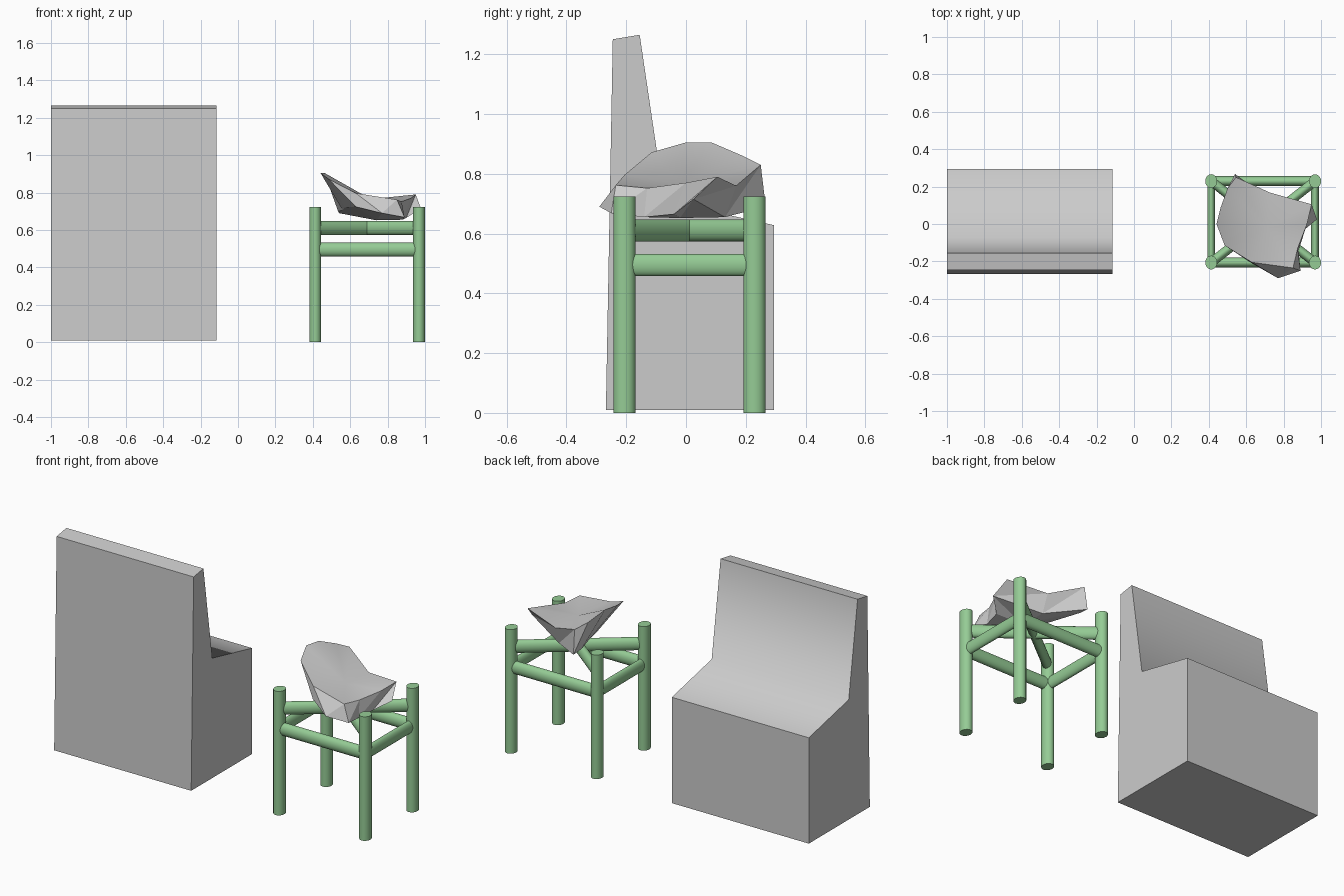
import bpy, bmesh
from math import radians
from mathutils import Vector

if "Cube" in bpy.data.objects:
    bpy.data.objects.remove(bpy.data.objects["Cube"])

green = bpy.data.materials.new("green_paint")
green.diffuse_color = (0.3, 0.6, 0.3, 1)
green.use_nodes = True
green.node_tree.nodes["Principled BSDF"].inputs["Base Color"].default_value = green.diffuse_color


def mesh_object(name, bm):
    bmesh.ops.recalc_face_normals(bm, faces=bm.faces)
    me = bpy.data.meshes.new(name)
    bm.to_mesh(me)
    bm.free()
    ob = bpy.data.objects.new(name, me)
    bpy.context.collection.objects.link(ob)
    return ob


def bar(name, a, b, r_side, r_up):
    """Round bar from a to b with an oval section (side radius, upright radius)."""
    a, b = Vector(a), Vector(b)
    axis = b - a
    bpy.ops.mesh.primitive_cylinder_add(vertices=20, radius=1, depth=axis.length)
    ob = bpy.context.object
    ob.name = name
    ob.location = (a + b) / 2
    ob.scale = (r_side, r_up, 1)
    if abs(axis.z) < 0.1:
        ob.rotation_euler = axis.to_track_quat('Z', 'Y').to_euler()
    ob.data.materials.append(green)
    bpy.ops.object.shade_smooth_by_angle(angle=radians(40))
    return ob


# Armless chair: one side profile (y, z) extruded along x
profile = [(-0.268, 0.01), (0.295, 0.01), (0.295, 0.628),
           (-0.073, 0.71), (-0.155, 1.265), (-0.245, 1.25)]
bm = bmesh.new()
left = [bm.verts.new((-1.0, y, z)) for y, z in profile]
right = [bm.verts.new((-0.115, y, z)) for y, z in profile]
bm.faces.new(left)
bm.faces.new(right)
n = len(profile)
for i in range(n):
    j = (i + 1) % n
    f = bm.faces.new((left[i], left[j], right[j], right[i]))
    f.smooth = i in (2, 3)      # seat blends softly into the backrest
mesh_object("armless_chair", bm)

# Stool frame: legs, perimeter rungs and crossed supports
x0, x1, y0, y1 = 0.413, 0.968, -0.206, 0.229
corners = [("front_left", x0, y0), ("front_right", x1, y0),
           ("back_right", x1, y1), ("back_left", x0, y1)]
for label, x, y in corners:
    bar(label + "_leg", (x, y, 0), (x, y, 0.724), 0.032, 0.037)
sides = ["front", "right", "back", "left"]
for i, side in enumerate(sides):
    a, b = corners[i], corners[(i + 1) % 4]
    bar(side + "_rung", (a[1], a[2], 0.495), (b[1], b[2], 0.495),
        0.021 if i % 2 else 0.027, 0.037)
for i in range(2):
    a, b = corners[i], corners[i + 2]
    bar("cross_support", (a[1], a[2], 0.61), (b[1], b[2], 0.61), 0.025, 0.037)

# Stool seat: irregular scooped slab, top rim and underside loop
rim = [(.441, 0, .905), (.462, .085, .905), (.50, .19, .86), (.545, .25, .83),
       (.727, .168, .76), (.95, .105, .79), (.925, 0, .77), (.875, -.13, .752),
       (.85, -.235, .762), (.63, -.205, .797), (.485, -.115, .872)]
under = [(.57, 0, .72), (.56, .1, .705), (.535, .2, .70), (.54, .267, .69),
         (.73, .13, .655), (.978, .025, .715), (.90, -.04, .665), (.88, -.14, .655),
         (.89, -.25, .668), (.77, -.29, .69), (.63, -.21, .724)]
bm = bmesh.new()
top = [bm.verts.new(p) for p in rim]
low = [bm.verts.new(p) for p in under]
mid_top = bm.verts.new((.71, -.02, .765))
mid_low = bm.verts.new((.74, -.02, .652))
n = len(top)
for i in range(n):
    j = (i + 1) % n
    bm.faces.new((top[i], top[j], mid_top)).smooth = True
    bm.faces.new((low[j], low[i], mid_low))
    bm.faces.new((top[i], low[i], low[j]))
    bm.faces.new((top[i], low[j], top[j]))
mesh_object("stool_seat", bm)
